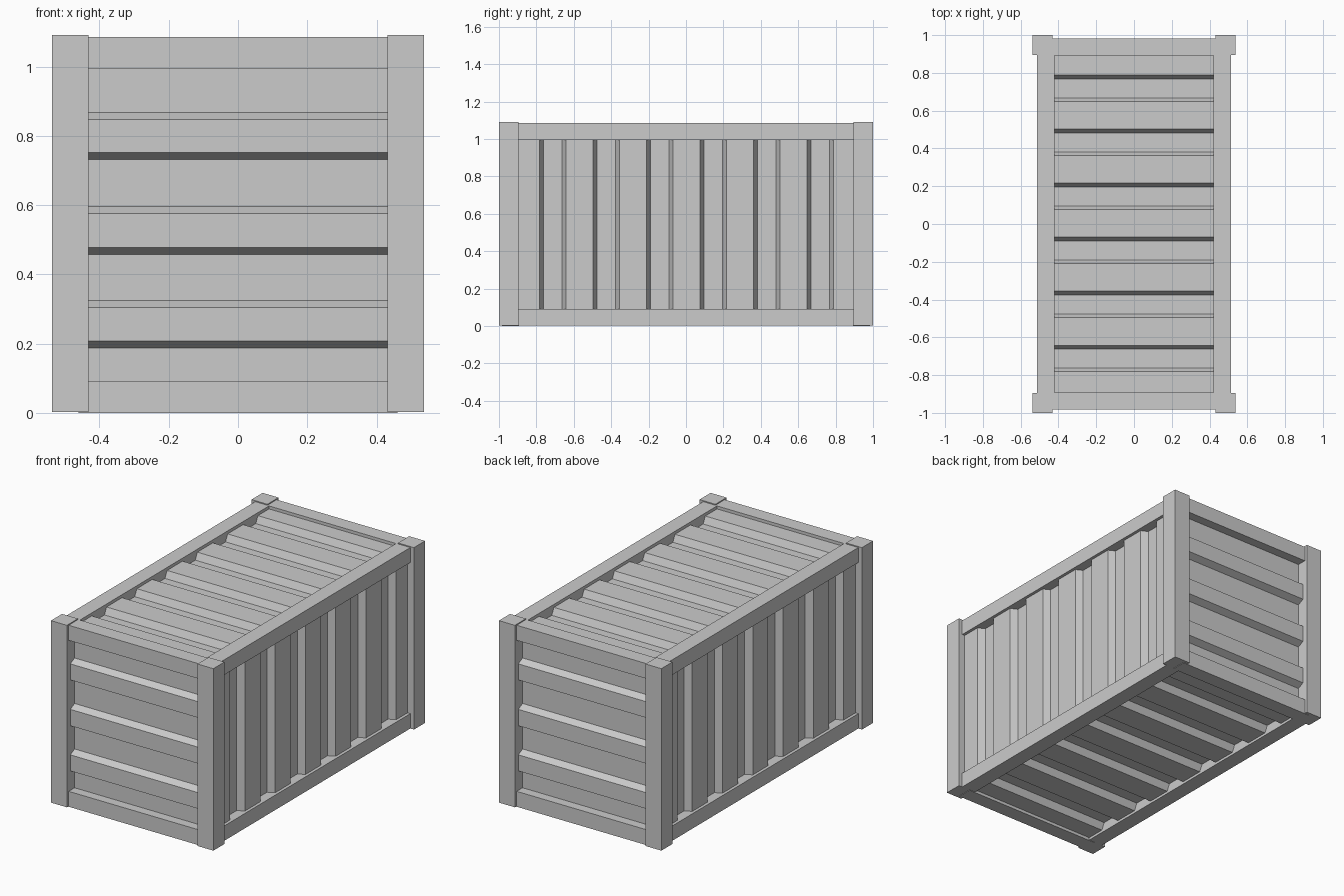
import bpy, bmesh
from mathutils import Vector

if "Cube" in bpy.data.objects:
    bpy.data.objects.remove(bpy.data.objects["Cube"])

DEPTH, SLOPE = 0.04, 0.02


def finish(bm, name):
    bmesh.ops.recalc_face_normals(bm, faces=bm.faces)
    mesh = bpy.data.meshes.new(name)
    bm.to_mesh(mesh)
    bm.free()
    obj = bpy.data.objects.new(name, mesh)
    bpy.context.collection.objects.link(obj)
    return obj


def box(name, lo, hi):
    bm = bmesh.new()
    bmesh.ops.create_cube(bm, size=1)
    for v in bm.verts:
        v.co = [lo[i] + (v.co[i] + 0.5) * (hi[i] - lo[i]) for i in range(3)]
    return finish(bm, name)


def corrugated(name, u, v, n, outer, u_range, v_range, steps, ridge_first):
    """Folded sheet: u runs across the folds, v along them, n points outward."""
    u, v, n = Vector(u), Vector(v), Vector(n)
    level = outer if ridge_first else outer - DEPTH
    profile = [(u_range[0], level)]
    for s in steps:
        profile.append((s - SLOPE / 2, level))
        level = 2 * outer - DEPTH - level
        profile.append((s + SLOPE / 2, level))
    profile.append((u_range[1], level))
    # flat inner side closes the section
    back = outer - DEPTH - 0.01
    profile += [(u_range[1], back), (u_range[0], back)]
    bm = bmesh.new()
    face = bm.faces.new([bm.verts.new(u * a + n * d + v * v_range[0]) for a, d in profile])
    ext = bmesh.ops.extrude_face_region(bm, geom=[face], use_keep_orig=True)
    moved = [g for g in ext["geom"] if isinstance(g, bmesh.types.BMVert)]
    bmesh.ops.translate(bm, verts=moved, vec=v * (v_range[1] - v_range[0]))
    return finish(bm, name)


# corner posts and long side rails
for sx, side in ((-1, "left"), (1, "right")):
    for sy, end in ((-1, "front"), (1, "back")):
        x, y = sorted((sx * 0.432, sx * 0.537)), sorted((sy * 0.895, sy))
        box(f"{end}_{side}_corner_post", (x[0], y[0], 0.003), (x[1], y[1], 1.091))
    x = sorted((sx * 0.42, sx * 0.513))
    box(f"{side}_bottom_rail", (x[0], -0.91, 0.003), (x[1], 0.91, 0.092))
    box(f"{side}_top_rail", (x[0], -0.91, 0.995), (x[1], 0.91, 1.085))

# end rails between the posts
for sy, end in ((-1, "front"), (1, "back")):
    y = sorted((sy * 0.893, sy * 0.983))
    box(f"{end}_bottom_rail", (-0.46, y[0], 0), (0.46, y[1], 0.092))
    box(f"{end}_top_rail", (-0.46, y[0], 0.995), (0.46, y[1], 1.085))

# fold positions shared by the long panels
long_steps = [-0.772 + i * 0.286 + d for i in range(6) for d in (0, 0.12)]

# side walls
for sx, side in ((-1, "left"), (1, "right")):
    corrugated(f"{side}_wall", (0, 1, 0), (0, 0, 1), (sx, 0, 0), 0.495,
               (-0.93, 0.93), (0.05, 1.04), long_steps, True)

# roof and floor
for sz, name, outer in ((1, "roof", 1.067), (-1, "floor", -0.018)):
    corrugated(name, (0, 1, 0), (1, 0, 0), (0, 0, sz), outer,
               (-0.91, 0.91), (-0.44, 0.44), long_steps, True)

# end walls with horizontal folds
end_steps = [0.198, 0.314, 0.468, 0.586, 0.742, 0.858]
for sy, end in ((-1, "front"), (1, "back")):
    corrugated(f"{end}_wall", (0, 0, 1), (1, 0, 0), (0, sy, 0), 0.967,
               (0.05, 1.04), (-0.45, 0.45), end_steps, False)
